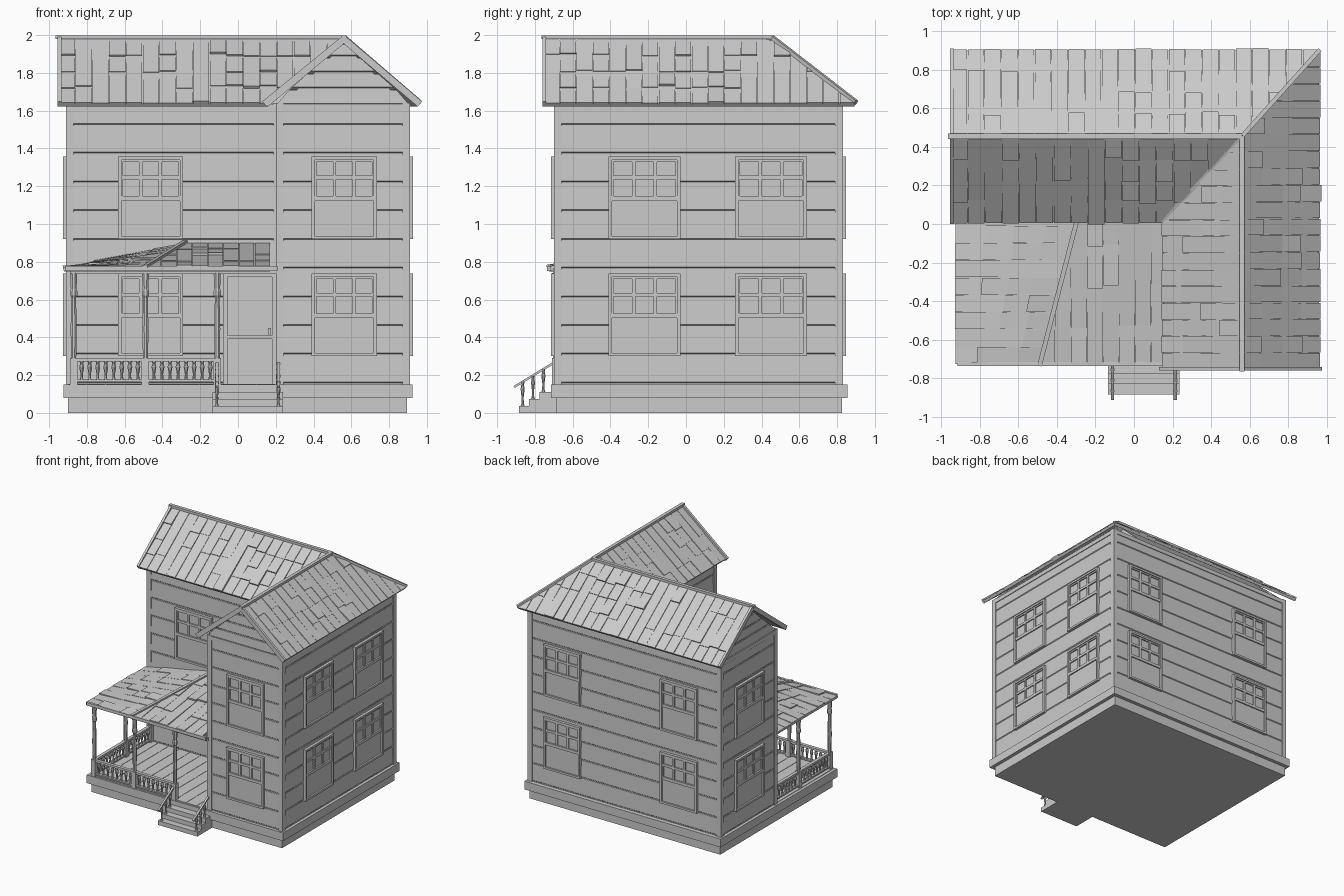
import bpy, bmesh, random
from mathutils import Vector

random.seed(4)
cube = bpy.data.objects.get("Cube")
if cube:
    bpy.data.objects.remove(cube, do_unlink=True)

grey = bpy.data.materials.new("plain_grey")
grey.use_nodes = True
COLOUR = (0.6, 0.6, 0.6, 1)
grey.diffuse_color = COLOUR
grey.node_tree.nodes["Principled BSDF"].inputs["Base Color"].default_value = COLOUR


def finish(bm, name):
    bmesh.ops.recalc_face_normals(bm, faces=bm.faces)
    me = bpy.data.meshes.new(name)
    bm.to_mesh(me)
    bm.free()
    me.materials.append(grey)
    bpy.context.collection.objects.link(bpy.data.objects.new(name, me))


def loft(bm, a, b):
    """Closed solid between two matching rings of points."""
    va, vb = [bm.verts.new(p) for p in a], [bm.verts.new(p) for p in b]
    n = len(va)
    bm.faces.new(va)
    bm.faces.new(vb[::-1])
    for i in range(n):
        bm.faces.new((va[i], vb[i], vb[(i + 1) % n], va[(i + 1) % n]))


def world(u, d, z):
    return Vector((u, d, z))


def wall_frame(axis, sign, pos):
    """Wall coordinates: along, outward, up."""
    if axis == "x":
        return lambda u, d, z: Vector((u, pos + sign * d, z))
    return lambda u, d, z: Vector((pos + sign * d, u, z))


def box(bm, u0, u1, d0, d1, z0, z1, f=world):
    loft(bm, *[[f(u0, d0, z), f(u1, d0, z), f(u1, d1, z), f(u0, d1, z)] for z in (z0, z1)])


def bar(bm, p, q, w, h):
    """Rectangular bar from p to q."""
    p, q = Vector(p), Vector(q)
    d = (q - p).normalized()
    s = d.cross(Vector((0, 0, 1))).normalized()
    t = s.cross(d)
    ring = [s * i * w / 2 + t * j * h / 2 for i, j in ((-1, -1), (1, -1), (1, 1), (-1, 1))]
    loft(bm, [p + r for r in ring], [q + r for r in ring])


def turned(bm, x, y, z0, z1, r, profile):
    """Turned spindle; profile is (height fraction, radius fraction)."""
    ring = lambda k: [(x + r * k * a, y + r * k * b) for a, b in
                      ((1, .4), (.4, 1), (-.4, 1), (-1, .4), (-1, -.4), (-.4, -1), (.4, -1), (1, -.4))]
    for (t0, k0), (t1, k1) in zip(profile, profile[1:]):
        loft(bm, *[[(a, b, z0 + t * (z1 - z0)) for a, b in ring(k)] for t, k in ((t0, k0), (t1, k1))])


# Foundation, porch floor and steps
bm = bmesh.new()
box(bm, -.9, .895, -.685, .825, 0, .08)
box(bm, -.925, .925, -.715, .855, .08, .15)
finish(bm, "foundation")
bm = bmesh.new()
for i in range(11):
    box(bm, -.9 + i * .1, -.803 + i * .1, -.7, .07, .15, .154)
finish(bm, "porch_floor")
bm = bmesh.new()
for i in range(3):
    box(bm, -.135, .237, -.885 + .055 * i, -.68, .037 * i, .037 * (i + 1))
finish(bm, "front_steps")

# Solid core of the house, including both gables
bm = bmesh.new()
box(bm, -.9, .9, .08, .82, .15, 1.64)
box(bm, .21, .9, -.69, .82, .15, 1.64)
loft(bm, *[[(x, .11, 1.63), (x, .8, 1.63), (x, .455, 1.95)] for x in (-.9, .5)])
loft(bm, *[[(.23, y, 1.63), (.89, y, 1.63), (.56, y, 1.95)] for y in (-.69, .4)])
finish(bm, "house_core")

# Walls: frame, start, end, gable or not
PITCH, TOP = .152, 1.625
right, left = wall_frame("y", 1, .89), wall_frame("y", -1, -.89)
front, back = wall_frame("x", -1, -.68), wall_frame("x", 1, .81)
main_front, wing_left = wall_frame("x", -1, .09), wall_frame("y", -1, .22)
walls = [(right, -.69, .82, False), (left, .08, .82, True), (front, .21, .9, True),
         (back, -.9, .9, False), (main_front, -.9, .21, False), (wing_left, -.69, .08, False)]
bm, trim = bmesh.new(), bmesh.new()
for f, a, b, gable in walls:
    mid, half = (a + b) / 2, (b - a) / 2
    limit = 1.95 if gable else TOP
    z = .15
    while z < limit - .02:
        z1 = min(z + (PITCH if z < 1.5 else .085 if z > 1.6 else TOP - z), limit)
        rings = []
        for d, zz in ((0, z), (.016, z + .014), (.013, z1), (0, z1)):
            h = half if zz <= TOP else max(min(half, (1.96 - zz) / .88), .002)
            rings.append((f(mid - h, d, zz), f(mid + h, d, zz)))
        loft(bm, [r[0] for r in rings], [r[1] for r in rings])
        z = z1
    for c in (a - .01, b - .022):
        box(trim, c, c + .032, -.02, .02, .15, 1.64, f)
    box(trim, a, b, 0, .02, 1.6, 1.635, f)
finish(bm, "siding")
finish(trim, "corner_trim")


def window(bm, f, u0, u1, z0, z1):
    t = .017
    for a, b in ((u0, u0 + t), (u1 - t, u1)):
        box(bm, a, b, 0, .036, z0, z1, f)
    for a, b in ((z0, z0 + t), (z1 - t, z1)):
        box(bm, u0 + t, u1 - t, 0, .036, a, b, f)
    a, b, m = u0 + t, u1 - t, z0 + .215
    box(bm, a, b, 0, .018, z0 + t, z1 - t, f)
    box(bm, a, b, 0, .022, z0 + t, m - .012, f)
    box(bm, a, b, 0, .032, m - .012, m + .012, f)
    for k in range(4):
        c = a + (b - a) * k / 3
        box(bm, max(a, c - .009), min(b, c + .009), 0, .028, m, z1 - t, f)
    c = (m + z1) / 2
    box(bm, a, b, 0, .028, c - .01, c + .01, f)
    box(bm, a, b, 0, .028, z1 - t - .012, z1 - t, f)


bm = bmesh.new()
for z in (.3, .92):
    for f, u in ((main_front, -.635), (front, .39), (right, -.41), (right, .26),
                 (left, .26), (back, .41), (back, -.69)):
        window(bm, f, u, u + (.345 if f in (main_front, front, back) else .38), z, z + .437)
finish(bm, "windows")

# Front door
bm = bmesh.new()
f = main_front
box(bm, -.065, .19, 0, .026, .15, .73, f)
for a, b in ((-.08, -.055), (.18, .205)):
    box(bm, a, b, 0, .036, .15, .735, f)
box(bm, -.08, .205, 0, .036, .72, .745, f)
box(bm, -.04, .165, 0, .03, .42, .7, f)
box(bm, -.055, .18, 0, .036, .39, .41, f)
for a in (-.035, .075):
    box(bm, a, a + .085, 0, .031, .19, .38, f)
box(bm, .16, .175, 0, .05, .41, .45, f)
finish(bm, "front_door")


def shingled(name, a, b, c, d, clip=None, rows=4):
    """Shingled slope: a-b is the eave, d-c the top; clip is (point, removed side)."""
    a, b, c, d = map(Vector, (a, b, c, d))
    n = (b - a).cross(d - a).normalized()
    n = n if n.z > 0 else -n
    at = lambda u, v, h: a.lerp(b, u).lerp(d.lerp(c, u), v) + n * h
    bm = bmesh.new()

    def slab(u0, u1, v0, v1, low, h0, h1):
        ring = ((u0, v0, h0), (u1, v0, h0), (u1, v1, h1), (u0, v1, h1))
        loft(bm, [at(u, v, low) for u, v, h in ring], [at(*p) for p in ring])

    cols = max(3, round((b - a).length / .088))
    for i in range(cols):
        u0, u1 = i / cols, (i + 1) / cols
        slab(u0, u1, 0, 1, -.016, 0, 0)
        cuts = [0] + [k / rows + random.uniform(-.02, .02) for k in range(1, rows)
                      if random.random() < .6] + [1]
        for v0, v1 in zip(cuts, cuts[1:]):
            lift = random.uniform(.006, .012) + (.008 if random.random() < .15 else 0)
            slab(u0 + .02 / cols, u1 - .02 / cols, v0, v1, 0, lift, .004)
    if clip:
        bmesh.ops.bisect_plane(bm, geom=bm.verts[:] + bm.edges[:] + bm.faces[:], plane_co=clip[0],
                               plane_no=clip[1], clear_outer=True)
        bmesh.ops.holes_fill(bm, edges=[e for e in bm.edges if e.is_boundary], sides=0)
    finish(bm, name)


# Main roofs meet at a valley in front and a hip at the back corner
E, R = 1.635, 1.975
hub = Vector((.56, .455, R))
valley, hip = Vector((.445, -.41, 0)), Vector((.445, -.4, 0))
shingled("main_roof_front", (-.95, .01, E), (.56, .01, E), (.56, .455, R), (-.95, .455, R), (hub, valley))
shingled("main_roof_back", (.96, .9, E), (-.95, .9, E), (-.95, .455, R), (.96, .455, R), (hub, hip))
shingled("wing_roof_left", (.15, .455, E), (.15, -.755, E), (.56, -.755, R), (.56, .455, R), (hub, -valley))
shingled("wing_roof_right", (.96, -.755, E), (.96, .9, E), (.56, .9, R), (.56, -.755, R), (hub, -hip))

# Ridge, hip and valley caps and the barge boards
bm = bmesh.new()
peak = Vector((.56, .455, 1.989))
bar(bm, (-.965, .455, 1.989), peak, .028, .02)
bar(bm, (.56, -.765, 1.989), peak, .028, .02)
bar(bm, peak, (.96, .9, 1.645), .022, .02)
bar(bm, (.15, .01, 1.64), (.56, .455, R), .03, .016)
for x in (.14, .963):
    bar(bm, (x, -.75, 1.635), (.56, -.75, 1.978), .02, .036)
for y in (.01, .9):
    bar(bm, (-.945, y, 1.635), (-.945, .455, 1.978), .02, .036)
finish(bm, "roof_caps")

# Porch roof
P, Q = .765, .895
shingled("porch_roof_front", (-.49, -.725, P), (.17, -.725, P), (.17, .08, Q), (-.49, .08, Q),
         (Vector((-.49, -.725, P)), Vector((-.805, .21, 0))))
shingled("porch_roof_left", (-.925, .08, P), (-.925, -.725, P), (-.49, -.725, P), (-.28, .08, Q))
bm = bmesh.new()
bar(bm, (-.49, -.735, P + .012), (-.28, .08, Q + .012), .024, .014)
box(bm, -.915, .21, -.735, -.715, .752, .778)
box(bm, -.89, .21, -.705, -.675, .735, .765)
box(bm, -.885, -.855, -.7, .08, .735, .765)
finish(bm, "porch_beams")

# Porch posts and railing
POST = ((0, 1), (.2, 1), (.22, .7), (.5, .85), (.78, .65), (.8, 1), (.84, 1), (.86, .8), (1, 1))
SPINDLE = ((0, 1), (.1, .6), (.35, .5), (.7, 1), (.88, .6), (1, 1))
bm = bmesh.new()
for x, y in ((-.87, -.69), (-.87, -.27), (-.49, -.69), (-.11, -.69), (-.87, .06)):
    turned(bm, x, y, .15, .74, .019, POST)
    box(bm, x - .02, x + .02, y - .02, y + .02, .15, .29)
finish(bm, "porch_posts")
bm = bmesh.new()
for z, h in ((.17, .012), (.28, .018)):
    bar(bm, (-.87, -.69, z), (-.11, -.69, z), .028, h)
    bar(bm, (-.87, -.69, z), (-.87, .07, z), .028, h)
for i in range(1, 18):
    turned(bm, -.87 + i * .0425, -.69, .17, .275, .013, SPINDLE)
    turned(bm, -.87, -.69 + i * .0425, .17, .275, .013, SPINDLE)
finish(bm, "porch_railing")

# Sloping step rails
bm = bmesh.new()
for x in (-.112, .214):
    bar(bm, (x, -.91, .137), (x, -.705, .262), .016, .012)
    for i in range(3):
        y = -.865 + i * .055
        turned(bm, x, y, .037 * (i + 1), .165 + i * .034, .011, SPINDLE)
finish(bm, "step_rails")
